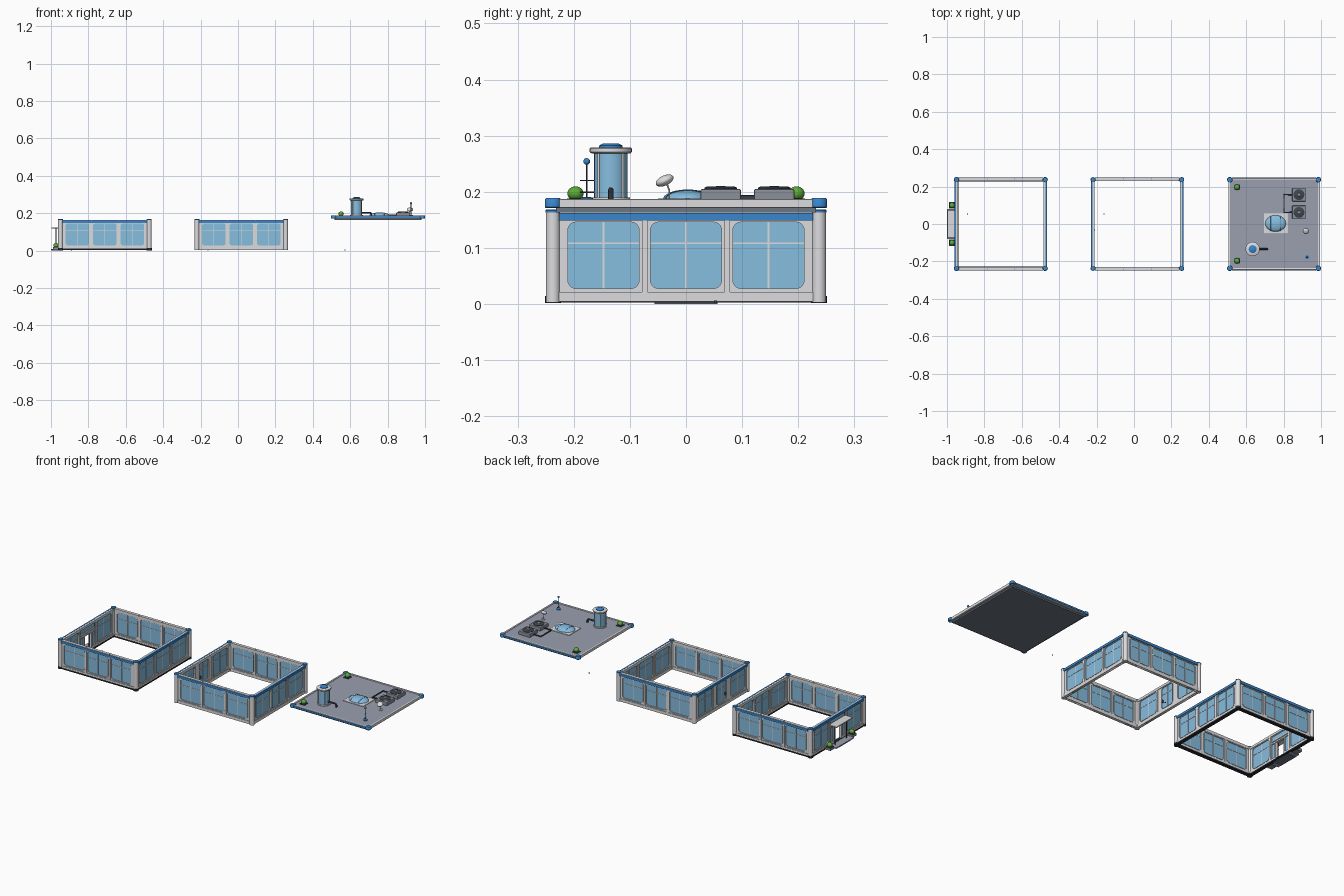
import bpy, bmesh, math
from mathutils import Matrix, Vector

if "Cube" in bpy.data.objects:
    bpy.data.objects.remove(bpy.data.objects["Cube"], do_unlink=True)


def material(name, r, g, b):
    m = bpy.data.materials.new(name)
    m.use_nodes = True
    m.diffuse_color = (r, g, b, 1)
    m.node_tree.nodes["Principled BSDF"].inputs["Base Color"].default_value = (r, g, b, 1)
    return m


LIGHT = material("light grey", .72, .72, .74)
GLASS = material("window blue", .24, .51, .74)
BLUE = material("trim blue", .04, .24, .61)
DECK = material("deck grey", .32, .35, .43)
MID = material("machine grey", .26, .28, .32)
SLATE = material("slate underside", .15, .18, .22)
DARK = material("dark metal", .05, .06, .08)
BLACK = material("black base", .02, .022, .027)
GREEN = material("leaf green", .11, .42, .04)

ID = Matrix.Identity(4)
HALF = .237          # post distance from the middle of a floor
BAYS = (-.147, 0, .147)


def place(name, me, mat, mtx=ID, smooth=False):
    me.transform(mtx)
    me.materials.clear()
    me.materials.append(mat)
    if smooth:
        me.shade_smooth()
        me.set_sharp_from_angle(angle=math.radians(40))
    ob = bpy.data.objects.new(name, me)
    bpy.context.collection.objects.link(ob)
    return ob


def boxes(name, mat, items, mtx=ID, bevel=0):
    """One object of several boxes, each given as x, y and z ranges."""
    bm = bmesh.new()
    for ranges in items:
        mid = [(a + b) / 2 for a, b in ranges]
        size = [b - a for a, b in ranges]
        bmesh.ops.create_cube(bm, size=1, matrix=Matrix.LocRotScale(Vector(mid), None, Vector(size)))
    me = bpy.data.meshes.new(name)
    bm.to_mesh(me)
    bm.free()
    ob = place(name, me, mat, mtx)
    if bevel:
        mod = ob.modifiers.new("soft edges", "BEVEL")
        mod.width, mod.segments = bevel, 2


def turned(name, mat, x, y, profile, seg=24):
    """Upright lathe shape; profile lists (radius, height) from the bottom up."""
    bm = bmesh.new()
    rings = []
    for r, z in profile:
        rings.append([bm.verts.new((x + r * math.cos(a), y + r * math.sin(a), z))
                      for a in (math.tau * i / seg for i in range(seg))])
    for low, high in zip(rings, rings[1:]):
        for i in range(seg):
            j = (i + 1) % seg
            bm.faces.new((low[i], low[j], high[j], high[i]))
    bm.faces.new(rings[0][::-1])
    bm.faces.new(rings[-1])
    me = bpy.data.meshes.new(name)
    bm.to_mesh(me)
    bm.free()
    place(name, me, mat, smooth=True)


def ball(name, mat, loc, scale, rot=ID):
    bm = bmesh.new()
    mtx = Matrix.Translation(loc) @ rot @ Matrix.Diagonal((*scale, 1))
    bmesh.ops.create_uvsphere(bm, u_segments=20, v_segments=12, radius=1, matrix=mtx)
    me = bpy.data.meshes.new(name)
    bm.to_mesh(me)
    bm.free()
    place(name, me, mat, smooth=True)


def from_curve(name, mat, loops, mtx=ID, extrude=0, bevel=0, flat=True):
    cu = bpy.data.curves.new(name, "CURVE")
    cu.dimensions = "2D" if flat else "3D"
    if flat:
        cu.fill_mode = "BOTH"
    else:
        cu.use_fill_caps = True
    cu.extrude, cu.bevel_depth, cu.bevel_resolution = extrude, bevel, 2
    for pts in loops:
        sp = cu.splines.new("POLY")
        sp.points.add(len(pts) - 1)
        for p, co in zip(sp.points, pts):
            p.co = (*co, 0, 1) if flat else (*co, 1)
        sp.use_cyclic_u = flat
    tmp = bpy.data.objects.new(name + "_path", cu)
    bpy.context.collection.objects.link(tmp)
    dg = bpy.context.evaluated_depsgraph_get()
    me = bpy.data.meshes.new_from_object(tmp.evaluated_get(dg))
    bpy.data.objects.remove(tmp, do_unlink=True)
    place(name, me, mat, mtx, smooth=not flat)


def pipe(name, mat, pts, r):
    from_curve(name, mat, [pts], bevel=r, flat=False)


def rounded(u0, u1, z0, z1, r, steps=5):
    pts = []
    for cx, cz, a0 in ((u1 - r, z1 - r, 0), (u0 + r, z1 - r, 90), (u0 + r, z0 + r, 180), (u1 - r, z0 + r, 270)):
        for i in range(steps + 1):
            a = math.radians(a0 + 90 * i / steps)
            pts.append((cx + r * math.cos(a), cz + r * math.sin(a)))
    return pts


def rect(u0, u1, z0, z1):
    return [(u0, z0), (u1, z0), (u1, z1), (u0, z1)]


def wall(name, mtx, kind, grey_top):
    """Wall in local space: x along it, -y outward. Kind: window, doorway or glass_door."""
    up = mtx @ Matrix.Rotation(math.pi / 2, 4, "X")
    holes, trims, bars, panes = [], [], [], []
    for c in BAYS:
        if c == 0 and kind == "doorway":
            holes.append(rect(-.064, .064, .006, .147))
            panes.append([(-.064, .006), (-.032, .006), (-.032, .105), (.032, .105),
                          (.032, .006), (.064, .006), (.064, .147), (-.064, .147)])
            bars += [((-s - .004, -s + .004), (-.007, .007), (.004, .109)) for s in (-.034, .034)]
            bars.append(((-.064, .064), (-.007, .007), (.103, .111)))
            continue
        w = .045 if c == 0 and kind == "glass_door" else .0665
        holes.append(rounded(c - w, c + w, .0245, .149, .017))
        trims += [holes[-1], rounded(c - w + .003, c + w - .003, .0275, .146, .015)]
        panes.append(rect(c - w - .001, c + w + .001, .024, .1495))
        bars.append(((c - .0015, c + .0015), (-.003, .003), (.026, .148)))
        bars.append(((c - w, c + w), (-.003, .003), (.1065, .1095)))
    from_curve(name + "_frame", LIGHT, [rect(-.228, .228, .004, .16)] + holes, up, .005)
    from_curve(name + "_window_trim", LIGHT, trims, up, .0065)
    from_curve(name + "_glass", GLASS, panes, up, .0015)
    boxes(name + "_mullions", LIGHT, bars, mtx)
    # pillars, skirting and top band
    ribs = [((s - .005, s + .005), (-.008, .008), (.004, .149)) for s in (-.0735, .0735)]
    spans = [(-.226, -.034), (.034, .226)] if kind == "doorway" else [(-.226, .226)]
    ribs += [(s, (-.008, .008), (.004, .021)) for s in spans]
    ribs.append(((-.226, .226), (-.004, .008), (.149, .162)))
    if grey_top:
        ribs += [(s, (-.009, .008), (.162, .165)) for s in ((-.226, -.075), (-.072, .072), (.075, .226))]
    boxes(name + "_ribs", LIGHT, ribs, mtx)
    boxes(name + "_top_band", BLUE, [((-.226, .226), (-.0105, -.002), (.149, .1625))], mtx)
    if kind == "glass_door":
        boxes(name + "_handle", DARK, [((.03, .036), (-.011, .011), (.06, .075))], mtx)


def corners(cx):
    return [(cx + sx * HALF, sy * HALF) for sx in (-1, 1) for sy in (-1, 1)]


def storey(name, cx, left_kind, dark_base):
    sides = (("front", 0), ("right", 90), ("back", 180), ("left", -90))
    for side, ang in sides:
        mtx = (Matrix.Translation((cx, 0, 0)) @ Matrix.Rotation(math.radians(ang), 4, "Z")
               @ Matrix.Translation((0, -HALF, 0)))
        kind = left_kind if side == "left" else "window"
        wall(f"{name}_{side}_wall", mtx, kind, side in ("front", "back"))
        if dark_base:
            boxes(f"{name}_{side}_base", BLACK, [((-.23, .23), (-.0095, .0095), (.003, .0105))], mtx)
    for x, y in corners(cx):
        turned(name + "_post", LIGHT, x, y, [(.0128, .003), (.0128, .164)])
        turned(name + "_post_cap", BLUE, x, y, [(.0135, .163), (.0135, .167), (.012, .1685)])
        if dark_base:
            turned(name + "_post_foot", BLACK, x, y, [(.014, .002), (.014, .014)])
    marker(name, cx)


def marker(name, cx):
    boxes(name + "_marker", DARK, [((cx - .18, cx - .175), (.05, .055), (.002, .006))])


def shrub(name, x, y, z):
    boxes(name + "_planter", DARK, [((x - .015, x + .015), (y - .015, y + .015), (z, z + .004))])
    ball(name + "_leaves", GREEN, (x, y, z + .013), (.0145, .0145, .0125))


# Two wall storeys
GX, UX, RX = -.712, .018, .749
storey("ground_floor", GX, "doorway", True)
storey("upper_floor", UX, "glass_door", False)

# Entrance porch
boxes("porch_step", DECK, [((-1, -.948), (-.08, .08), (.003, .009))])
boxes("porch_step_underside", SLATE, [((-.998, -.948), (-.056, .056), (0, .003))])
boxes("porch_canopy", LIGHT, [((-.998, -.945), (-.072, .072), (.118, .125))], bevel=.002)
for s in (-1, 1):
    pipe("porch_post", DARK, [(-.973, s * .05, .008), (-.973, s * .05, .119)], .0025)
    shrub("porch_shrub", -.973, s * .1, .015)
    boxes("porch_planter_box", MID, [((-.99, -.956), (s * .1 - .017, s * .1 + .017), (.003, .016))])

# Roof slab
E = .245
boxes("roof_underside", SLATE, [((RX - .232, RX + .232), (-.232, .232), (.163, .171))])
boxes("roof_deck", DECK, [((RX - .24, RX + .24), (-.24, .24), (.171, .184))])
rim = [((RX + s * .24 - .005, RX + s * .24 + .005), (-E, E), (.171, .187)) for s in (-1, 1)]
rim += [((RX - E, RX + E), (s * .24 - .005, s * .24 + .005), (.171, .187)) for s in (-1, 1)]
boxes("roof_rim", LIGHT, rim, bevel=.002)
boxes("roof_stripes", BLUE, [((RX - .225, RX + .225), (s * .246 - .002, s * .246 + .002), (.1745, .1835))
                             for s in (-1, 1)])
for x, y in corners(RX):
    turned("roof_corner_cap", BLUE, x, y, [(.0125, .171), (.0145, .173), (.0145, .186), (.0125, .1885)])
marker("roof", RX)
for s in (-1, 1):
    shrub("roof_shrub", .551, s * .197, .184)

# Water tank
TX, TY = .634, -.134
turned("tank_body", GLASS, TX, TY, [(.03, .184), (.03, .27)])
turned("tank_base", LIGHT, TX, TY, [(.034, .184), (.034, .19)])
turned("tank_rim", LIGHT, TX, TY, [(.034, .268), (.038, .271), (.038, .277), (.035, .279)])
turned("tank_lid", BLUE, TX, TY, [(.021, .278), (.021, .282), (.014, .286)])
for k in range(4):
    a = math.radians(45 + 90 * k)
    x, y = TX + .031 * math.cos(a), TY + .031 * math.sin(a)
    turned("tank_strut", LIGHT, x, y, [(.002, .184), (.002, .27)], 10)
pipe("tank_pipe", DARK, [(TX + .02, TY, .203), (.706, TY, .203), (.712, TY, .198), (.712, TY, .184)], .005)

# Skylight
boxes("skylight_plate", LIGHT, [((.695, .823), (-.051, .056), (.183, .188))], bevel=.002)
ball("skylight_dome", GLASS, (.757, .003, .187), (.056, .044, .017))
for dx in (-.025, .025):
    k = math.sqrt(1 - (dx / .056) ** 2)
    arc = [(.757 + dx, .003 + .044 * k * math.cos(a), .187 + .017 * k * math.sin(a))
           for a in (math.pi * i / 12 for i in range(13))]
    pipe("skylight_rib", BLUE, arc, .001)

# Cooling units
for y in (.062, .157):
    boxes("cooler_box", MID, [((.846, .918), (y - .036, y + .036), (.184, .205))], bevel=.003)
    turned("cooler_fan_ring", DARK, .882, y, [(.029, .204), (.029, .207), (.025, .209)])
    turned("cooler_fan_hub", MID, .882, y, [(.01, .208), (.008, .2105)], 16)
pipe("cooler_pipe", DARK, [(.85, .157, .19), (.802, .157, .19), (.802, .062, .19), (.85, .062, .19)], .004)

# Satellite dish
pipe("dish_mast", LIGHT, [(.919, -.03, .184), (.919, -.03, .203), (.919, -.036, .219)], .0015)
turned("dish_foot", LIGHT, .919, -.03, [(.01, .184), (.01, .188)], 16)
ball("dish_bowl", LIGHT, (.919, -.038, .22), (.017, .017, .009), Matrix.Rotation(math.radians(25), 4, "X"))

# Aerial
AX, AY = .925, -.177
turned("aerial_foot", BLUE, AX, AY, [(.011, .184), (.011, .189), (.006, .191)], 16)
pipe("aerial_mast", DARK, [(AX, AY, .184), (AX, AY, .252)], .0015)
ball("aerial_tip", BLUE, (AX, AY, .254), (.006, .006, .006))
for z in (.199, .22):
    pipe("aerial_bar", DARK, [(AX, AY - .012, z), (AX, AY + .013, z)], .001)
